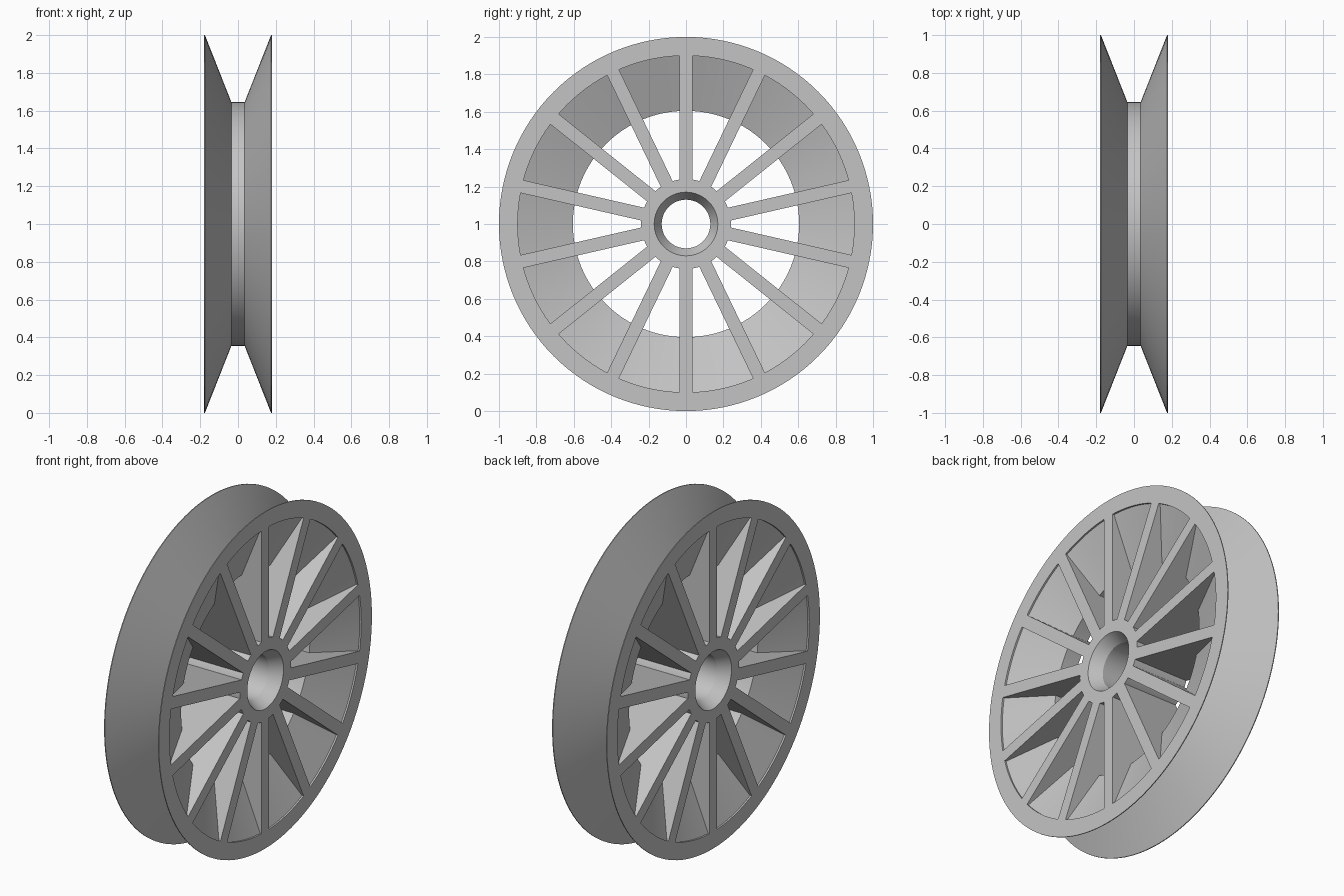
import bpy, bmesh, math
from mathutils import Vector, Matrix

cube = bpy.data.objects.get("Cube")
if cube:
    bpy.data.objects.remove(cube, do_unlink=True)

SEGMENTS = 128
SPOKES = 14
HALF = 0.18        # half the wheel's width
HUB_R = 0.24
SPOKE_W = 0.07

grey = bpy.data.materials.new("plain_grey")
grey.use_nodes = True
colour = (0.55, 0.55, 0.55, 1)
grey.diffuse_color = colour
grey.node_tree.nodes["Principled BSDF"].inputs["Base Color"].default_value = colour


def mirrored(half):
    """Close a half profile of (radius, x) points with its mirror image."""
    return half + [(r, -x) for r, x in reversed(half)]


def finish(name, bm):
    bmesh.ops.recalc_face_normals(bm, faces=bm.faces)
    mesh = bpy.data.meshes.new(name)
    bm.to_mesh(mesh)
    bm.free()
    mesh.materials.append(grey)
    obj = bpy.data.objects.new(name, mesh)
    obj.location.z = 1
    bpy.context.collection.objects.link(obj)
    bpy.ops.object.select_all(action='DESELECT')
    obj.select_set(True)
    bpy.context.view_layer.objects.active = obj
    bpy.ops.object.shade_smooth_by_angle(angle=math.radians(25))
    return obj


def revolve(name, half):
    """Turn a profile around the x axle."""
    bm = bmesh.new()
    verts = [bm.verts.new((x, 0, r)) for r, x in mirrored(half)]
    edges = [bm.edges.new((v, verts[i - 1])) for i, v in enumerate(verts)]
    bmesh.ops.spin(bm, geom=verts + edges, cent=(0, 0, 0), axis=(1, 0, 0),
                   angle=math.tau, steps=SEGMENTS, use_merge=True)
    bmesh.ops.remove_doubles(bm, verts=bm.verts, dist=1e-5)
    return finish(name, bm)


# Rim: V groove outside, parallel cones inside
revolve("grooved_rim", [(0.605, 0.05), (0.9, 0.17), (0.9, HALF),
                        (1, HALF), (1, 0.175), (0.645, 0.035)])

# Hub: bore with a tapered mouth on each side
revolve("hub", [(0.13, 0.11), (0.17, HALF), (HUB_R, HALF)])

# Spokes: full-depth webs that follow the inside of the rim
web = mirrored([(0.236, HALF), (0.902, HALF), (0.902, 0.17), (0.607, 0.05)])
bm = bmesh.new()
for i in range(SPOKES):
    turn = Matrix.Rotation(math.tau * i / SPOKES, 4, 'X')
    face = bm.faces.new([bm.verts.new(turn @ Vector((x, -SPOKE_W / 2, r)))
                         for r, x in web])
    made = bmesh.ops.extrude_face_region(bm, geom=[face], use_keep_orig=True)
    moved = [g for g in made["geom"] if isinstance(g, bmesh.types.BMVert)]
    bmesh.ops.translate(bm, verts=moved,
                        vec=turn @ Vector((0, SPOKE_W, 0)))
finish("spokes", bm)
